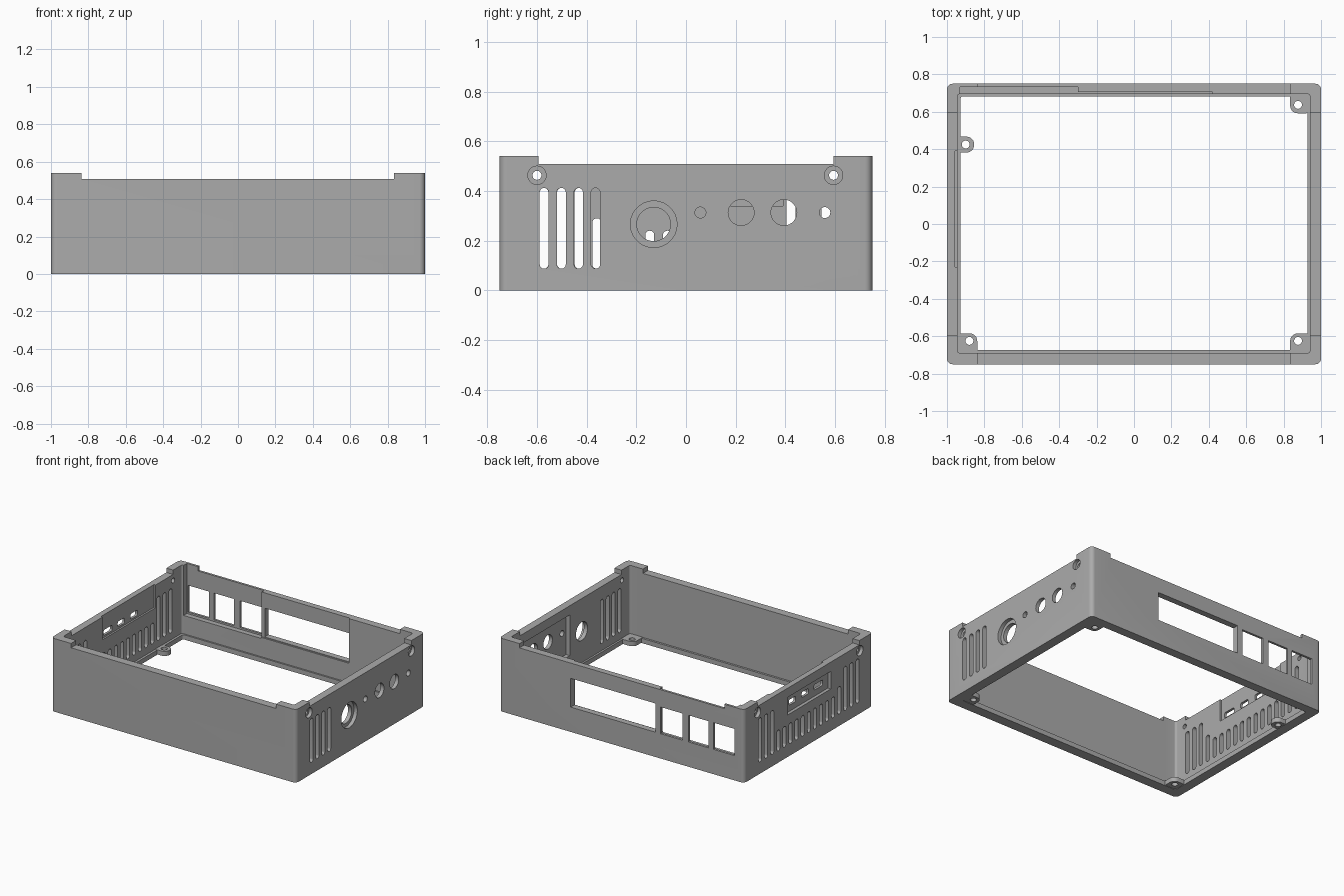
import bpy
import bmesh
from math import cos, sin, pi, radians

cube = bpy.data.objects.get("Cube")
if cube:
    bpy.data.objects.remove(cube, do_unlink=True)

# Single plain grey plastic
grey = bpy.data.materials.new("grey plastic")
grey.use_nodes = True
colour = (0.41, 0.41, 0.41, 1)
grey.diffuse_color = colour
grey.node_tree.nodes["Principled BSDF"].inputs["Base Color"].default_value = colour


def prism(name, axis, u, v, w, radius=0.0, steps=7):
    """Rounded rectangle u by v, extruded over w along the given axis."""
    outline = []
    if radius:
        corners = [(u[1], v[1], -1, -1), (u[0], v[1], 1, -1),
                   (u[0], v[0], 1, 1), (u[1], v[0], -1, 1)]
        for i, (cu, cv, su, sv) in enumerate(corners):
            for k in range(steps + 1):
                a = (i + k / steps) * pi / 2
                outline.append((cu + radius * (su + cos(a)), cv + radius * (sv + sin(a))))
    else:
        outline = [(u[0], v[0]), (u[1], v[0]), (u[1], v[1]), (u[0], v[1])]
    place = {"x": lambda p, d: (d, p[0], p[1]),
             "y": lambda p, d: (p[0], d, p[1]),
             "z": lambda p, d: (p[0], p[1], d)}[axis]
    bm = bmesh.new()
    face = bm.faces.new([bm.verts.new(place(p, w[0])) for p in outline])
    grown = bmesh.ops.extrude_face_region(bm, geom=[face])["geom"]
    start, end = place((0, 0), w[0]), place((0, 0), w[1])
    bmesh.ops.translate(bm, verts=[g for g in grown if isinstance(g, bmesh.types.BMVert)],
                        vec=[b - a for a, b in zip(start, end)])
    bmesh.ops.remove_doubles(bm, verts=bm.verts[:], dist=0.00005)
    bmesh.ops.recalc_face_normals(bm, faces=bm.faces[:])
    mesh = bpy.data.meshes.new(name)
    bm.to_mesh(mesh)
    bm.free()
    mesh.materials.append(grey)
    ob = bpy.data.objects.new(name, mesh)
    bpy.context.collection.objects.link(ob)
    return ob


def combine(tool, operation="DIFFERENCE"):
    mod = case.modifiers.new("shape", "BOOLEAN")
    mod.operation, mod.solver, mod.object = operation, "EXACT", tool
    bpy.context.view_layer.objects.active = case
    bpy.ops.object.modifier_apply(modifier=mod.name)
    bpy.data.objects.remove(tool, do_unlink=True)


def cut(axis, u, v, w, radius=0.0):
    combine(prism("cutter", axis, u, v, w, radius))


def drill(axis, cu, cv, radius, w):
    cut(axis, (cu - radius, cu + radius), (cv - radius, cv + radius), w, radius * 0.9999)


RIGHT, LEFT = (0.9, 1.1), (-1.1, -0.9)

# Open frame with a thin ledge around the bottom
case = prism("enclosure_frame", "z", (-1, 1), (-0.75, 0.75), (0, 0.54), 0.03)
cut("z", (-0.945, 0.942), (-0.69, 0.695), (0.035, 0.7), 0.015)
cut("z", (-0.928, 0.928), (-0.675, 0.683), (-0.1, 0.1), 0.015)

# Lowered rim between the raised corners
cut("z", (-0.838, 0.835), (-0.9, 0.9), (0.508, 0.7))
cut("z", (-1.1, 1.1), (-0.593, 0.593), (0.508, 0.7))

# Screw lugs on the bottom ledge
lugs = [((0.835, 0.96), (-0.72, -0.585), 0.877, -0.625),
        ((0.835, 0.96), (0.592, 0.72), 0.877, 0.637),
        ((-0.96, -0.838), (-0.72, -0.585), -0.88, -0.625),
        ((-0.97, -0.855), (0.382, 0.467), -0.9, 0.425)]
for u, v, x, y in lugs:
    combine(prism("lug", "z", u, v, (0.003, 0.037), 0.04), "UNION")
    drill("z", x, y, 0.021, (-0.1, 0.1))

# Recesses on the inside of the walls
cut("y", (-0.93, -0.3), (0.17, 0.6), (0.6, 0.733))
cut("y", (-0.31, 0.42), (0.178, 0.6), (0.6, 0.705))
cut("x", (-0.23, 0.39), (0.34, 0.6), (-0.958, -0.85))
cut("x", (0.01, 0.68), (0.14, 0.44), (0.85, 0.972))

# Back wall: display opening and three socket openings
for u, top in (((-0.275, 0.416), 0.395), ((-0.495, -0.318), 0.38),
               ((-0.71, -0.545), 0.38), ((-0.922, -0.75), 0.38)):
    cut("y", u, (0.183, top), (0.6, 0.9))

# Vent slots: four tall on one side, a full row on the other
for i in range(4):
    y = -0.571 + 0.069 * i
    cut("x", (y - 0.018, y + 0.018), (0.087, 0.412), RIGHT, 0.0179)
for i in range(17):
    y = -0.572 + 0.071 * i
    top = 0.412 if i < 3 or i > 13 else 0.29 if i == 3 else 0.24
    cut("x", (y - 0.018, y + 0.018), (0.087, top), LEFT, 0.0179)

# Connector holes, with a counterbore on the large one
drill("x", -0.13, 0.266, 0.094, (0.972, 1.1))
for y, z, r in ((-0.13, 0.266, 0.068), (0.058, 0.313, 0.022), (0.222, 0.313, 0.052),
                (0.394, 0.313, 0.052), (0.559, 0.313, 0.022)):
    drill("x", y, z, r, RIGHT)

# Port panel sunk into the outside of the vented wall
cut("x", (-0.26, 0.244), (0.31, 0.44), (-1.1, -0.976))
for y, half in ((-0.15, 0.05), (0.005, 0.04), (0.155, 0.04)):
    cut("x", (y - half, y + half), (0.355, 0.395), LEFT, 0.012)

# Counterbored screw holes near the top of both end walls
for y in (-0.6, 0.594):
    for side in (-1, 1):
        drill("x", y, 0.463, 0.037, tuple(sorted((side * 0.975, side * 1.1))))
        drill("x", y, 0.463, 0.018, RIGHT if side > 0 else LEFT)

bpy.ops.object.select_all(action="DESELECT")
case.select_set(True)
bpy.context.view_layer.objects.active = case
bpy.ops.object.shade_smooth_by_angle(angle=radians(30))
